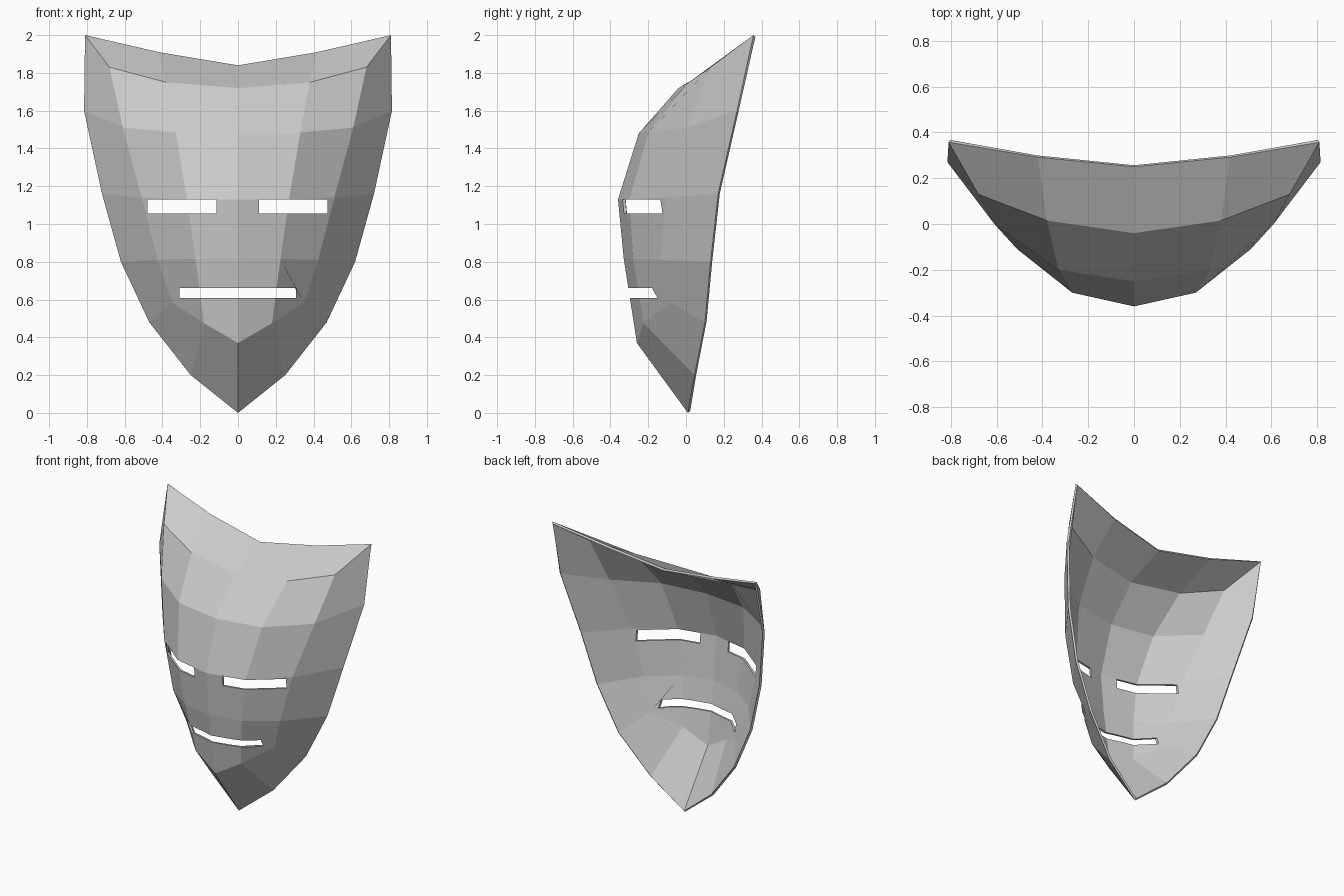
import bpy, bmesh

if "Cube" in bpy.data.objects:
    bpy.data.objects.remove(bpy.data.objects["Cube"])

# Half of the mask surface: rows from chin to brow, points from the centre line outward
rows = [
    [(0, .01, 0), (.25, .045, .20), (.47, .10, .48)],
    [(0, -.26, .37), (.18, -.225, .475), (.35, -.085, .585), (.47, .10, .48)],
    [(0, -.33, .82), (.225, -.28, .815), (.425, -.13, .81), (.62, .13, .80)],
    [(0, -.36, 1.13), (.27, -.30, 1.13), (.51, -.11, 1.14), (.72, .17, 1.16)],
    [(0, -.25, 1.48), (.33, -.20, 1.485), (.61, 0, 1.51), (.815, .27, 1.60)],
    [(0, -.04, 1.72), (.38, .015, 1.75), (.68, .13, 1.83), (.81, .357, 2)],
    [(0, .25, 1.84), (.42, .292, 1.91), (.81, .357, 2)],
]

# Mask shell, both sides
bm = bmesh.new()
for side in (1, -1):
    g = [[bm.verts.new((side * x, y, z)) for x, y, z in r] for r in rows]
    for lo, hi in zip(g, g[1:]):
        for c in range(min(len(lo), len(hi)) - 1):
            quad = [lo[c], lo[c + 1], hi[c + 1], hi[c]]
            bm.faces.new(quad if side == 1 else quad[::-1])
bmesh.ops.remove_doubles(bm, verts=bm.verts, dist=1e-4)
me = bpy.data.meshes.new("mask")
bm.to_mesh(me)
bm.free()
mask = bpy.data.objects.new("mask", me)
bpy.context.collection.objects.link(mask)

# Thin wall, thickened toward the back
wall = mask.modifiers.new("wall", 'SOLIDIFY')
wall.thickness = .015
wall.offset = -1


def cut_slot(name, x0, x1, z0, z1):
    bpy.ops.mesh.primitive_cube_add(size=1, location=((x0 + x1) / 2, -.2, (z0 + z1) / 2))
    box = bpy.context.object
    box.name = name
    box.scale = (x1 - x0, .6, z1 - z0)
    box.hide_render = True
    box.display_type = 'WIRE'
    mod = mask.modifiers.new(name, 'BOOLEAN')
    mod.operation = 'DIFFERENCE'
    mod.solver = 'EXACT'
    mod.object = box
    return box


# Eye and mouth slots
cutters = [cut_slot("right_eye_cutter", .11, .475, 1.056, 1.129),
           cut_slot("left_eye_cutter", -.478, -.115, 1.056, 1.129),
           cut_slot("mouth_cutter", -.31, .308, .608, .66)]

# Bake the cuts, then drop the cutters
bpy.ops.object.select_all(action='DESELECT')
mask.select_set(True)
bpy.context.view_layer.objects.active = mask
for m in list(mask.modifiers):
    bpy.ops.object.modifier_apply(modifier=m.name)
for c in cutters:
    bpy.data.objects.remove(c)
